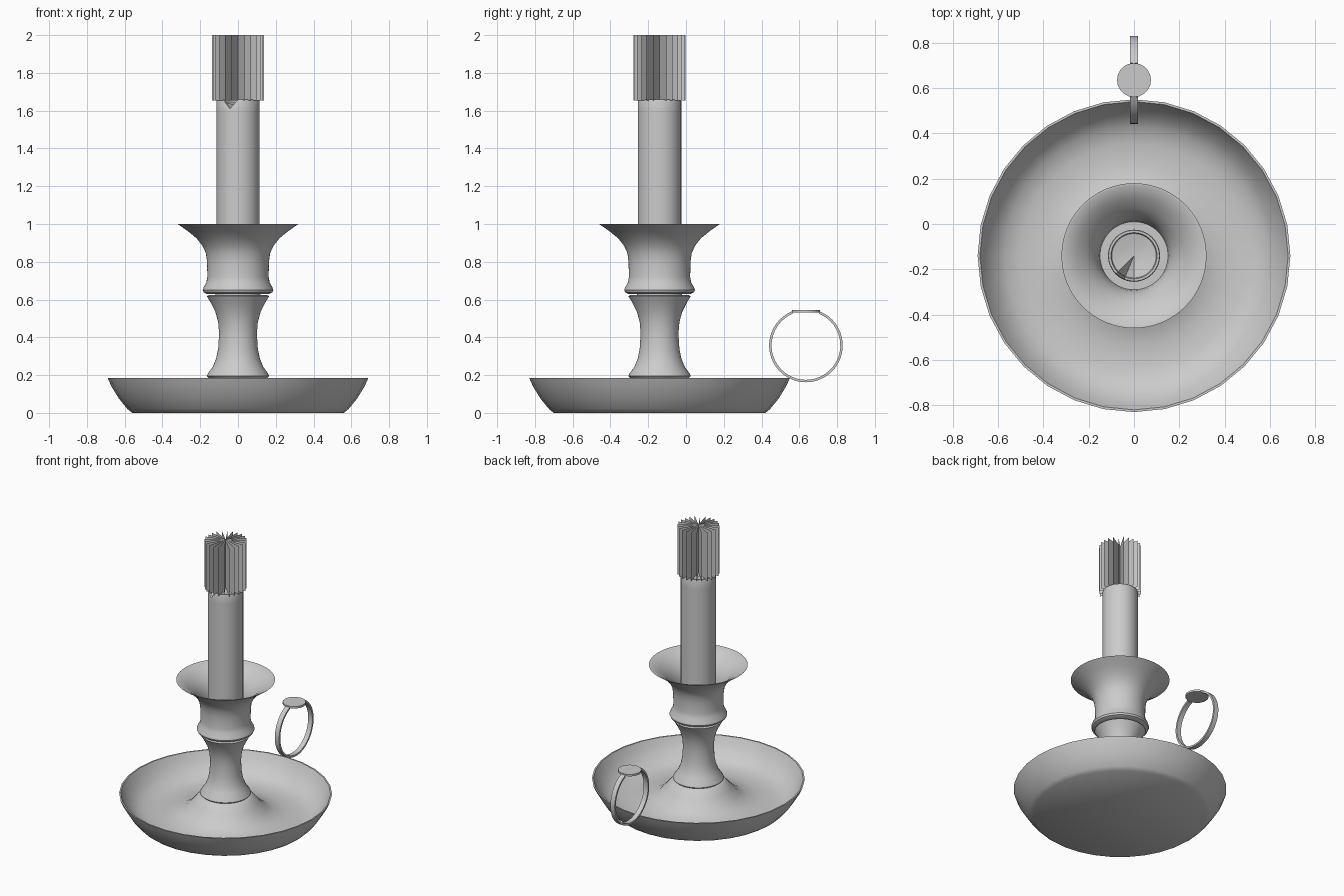
import bpy, bmesh
from math import radians, degrees, cos, sin, pi, atan2, asin
from mathutils import Matrix

cube = bpy.data.objects.get("Cube")
if cube:
    bpy.data.objects.remove(cube, do_unlink=True)

AXIS_Y = -0.14


def add_object(name, bm, location=(0, AXIS_Y, 0), smooth=None):
    mesh = bpy.data.meshes.new(name)
    bm.to_mesh(mesh)
    bm.free()
    obj = bpy.data.objects.new(name, mesh)
    obj.location = location
    bpy.context.collection.objects.link(obj)
    if smooth:
        bpy.ops.object.select_all(action='DESELECT')
        obj.select_set(True)
        bpy.context.view_layer.objects.active = obj
        bpy.ops.object.shade_smooth_by_angle(angle=radians(smooth))
    return obj


def lathe(profile, steps):
    """Revolve (radius, height) points around the z axis."""
    bm = bmesh.new()
    verts = [bm.verts.new((r, 0, z)) for r, z in profile]
    edges = [bm.edges.new(pair) for pair in zip(verts, verts[1:])]
    bmesh.ops.spin(bm, geom=verts + edges, cent=(0, 0, 0), axis=(0, 0, 1),
                   angle=2 * pi, steps=steps)
    bmesh.ops.remove_doubles(bm, verts=bm.verts, dist=0.0005)
    bmesh.ops.recalc_face_normals(bm, faces=bm.faces)
    return bm


# Dish with a raised centre boss
dish = [(0, 0), (0.56, 0), (0.585, 0.02), (0.63, 0.075), (0.67, 0.14),
        (0.69, 0.185), (0.68, 0.185), (0.655, 0.135), (0.615, 0.085),
        (0.57, 0.05), (0.5, 0.03), (0.4, 0.03), (0.32, 0.045),
        (0.26, 0.08), (0.21, 0.135), (0.18, 0.17), (0.155, 0.185), (0, 0.185)]
add_object("dish", lathe(dish, 32), smooth=45)

# Waisted stem
stem = [(0, 0.185), (0.155, 0.185), (0.165, 0.195), (0.16, 0.207),
        (0.133, 0.245), (0.115, 0.29), (0.105, 0.34), (0.1, 0.42),
        (0.105, 0.48), (0.12, 0.535), (0.145, 0.585), (0.165, 0.618),
        (0.155, 0.624), (0.12, 0.624), (0.12, 0.64), (0, 0.64)]
add_object("stem", lathe(stem, 48), smooth=40)

# Flared candle cup
cup = [(0, 0.63), (0.165, 0.63), (0.182, 0.638), (0.187, 0.65),
       (0.182, 0.665), (0.168, 0.69), (0.162, 0.72), (0.164, 0.8),
       (0.17, 0.845), (0.188, 0.885), (0.22, 0.925), (0.265, 0.962),
       (0.32, 1.0), (0.31, 1.0), (0.255, 0.967), (0.21, 0.93),
       (0.175, 0.885), (0.155, 0.835), (0.15, 0.8), (0, 0.8)]
add_object("candle_cup", lathe(cup, 64), smooth=40)

# Candle with a shallow pool and a melted notch in its rim
bm = lathe([(0, 0.8), (0.115, 0.8), (0.115, 1.59), (0.115, 1.65), (0.112, 1.658),
            (0.102, 1.658), (0.098, 1.645), (0.05, 1.635), (0, 1.63)], 32)
for v in bm.verts:
    if v.co.z > 1.6 and v.co.xy.length > 0.04:
        offset = abs(degrees(atan2(v.co.y, v.co.x)) + 112.5)
        v.co.z -= 0.05 * max(0, 1 - offset / 22) * v.co.xy.length / 0.115
add_object("candle", bm, smooth=40)

# Flame made of crossed upright sheets
bm = bmesh.new()
SHEETS = 12
for i in range(SHEETS):
    a = pi * i / SHEETS
    x, y = 0.137 * cos(a), 0.137 * sin(a)
    bm.faces.new([bm.verts.new(p) for p in
                  ((-x, -y, 1.655), (x, y, 1.655), (x, y, 2), (-x, -y, 2))])
add_object("flame", bm)

# Ring handle: a flat band left open under the thumb rest
bm = bmesh.new()
OUTER, INNER, HALF, SEGMENTS = 0.195, 0.182, 0.017, 40
gap = asin(0.075 / OUTER)
rings = []
for i in range(SEGMENTS + 1):
    a = pi / 2 + gap + (2 * pi - 2 * gap) * i / SEGMENTS
    rings.append([bm.verts.new((x, r * cos(a), r * sin(a))) for x, r in
                  ((-HALF, INNER), (HALF, INNER), (HALF, OUTER), (-HALF, OUTER))])
for a, b in zip(rings, rings[1:]):
    for j in range(4):
        k = (j + 1) % 4
        bm.faces.new((a[j], a[k], b[k], b[j]))
bm.faces.new(rings[0])
bm.faces.new(rings[-1])
bmesh.ops.recalc_face_normals(bm, faces=bm.faces)
add_object("ring_handle", bm, (0, 0.635, 0.357), smooth=40)

# Round thumb rest
bm = bmesh.new()
bmesh.ops.create_cone(bm, cap_ends=True, segments=20, radius1=0.075,
                      radius2=0.075, depth=0.014)
add_object("thumb_rest", bm, (0, 0.635, 0.538), smooth=40)
